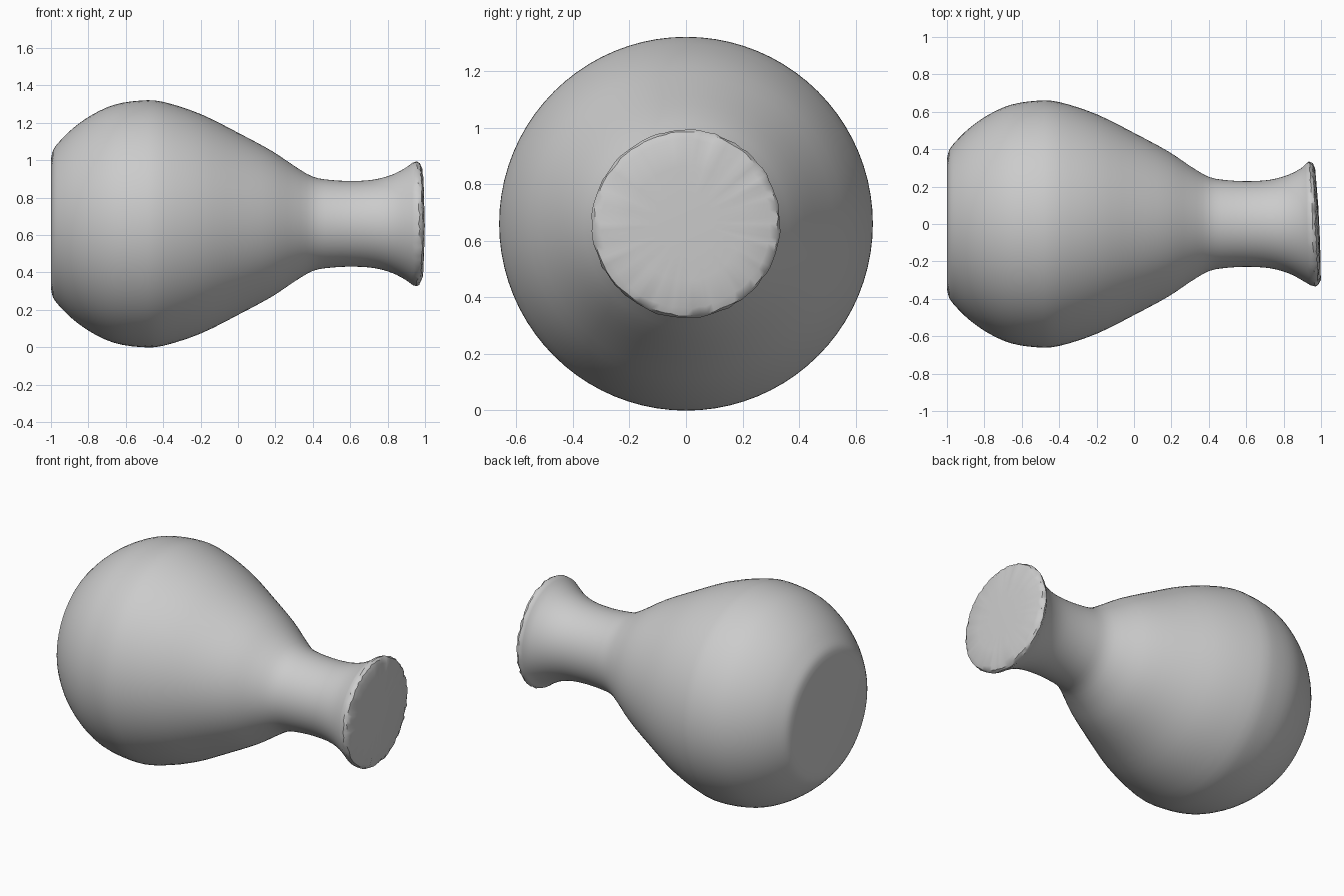
import bpy
import bmesh
import math
import random
from mathutils import Vector

cube = bpy.data.objects.get("Cube")
if cube:
    bpy.data.objects.remove(cube, do_unlink=True)

SEGMENTS = 80
AXIS_Z = 0.66
random.seed(4)

# Plain grey clay
clay = bpy.data.materials.new("grey_clay")
clay.use_nodes = True
clay.diffuse_color = (0.6, 0.6, 0.6, 1)
bsdf = clay.node_tree.nodes["Principled BSDF"]
bsdf.inputs["Base Color"].default_value = (0.6, 0.6, 0.6, 1)
bsdf.inputs["Roughness"].default_value = 0.8


def smooth_path(points, steps=3):
    """Catmull-Rom curve through (x, radius) points."""
    pts = [Vector(p) for p in points]
    pts = [pts[0]] + pts + [pts[-1]]
    out = []
    for a, b, c, d in zip(pts, pts[1:], pts[2:], pts[3:]):
        for i in range(steps):
            t = i / steps
            out.append(0.5 * (2 * b + (c - a) * t + (2 * a - 5 * b + 4 * c - d) * t ** 2
                              + (3 * b - a - 3 * c + d) * t ** 3))
    return out + [pts[-1]]


# Profile along the lying axis: foot, belly, neck, flared lip
wall = [(-1.0, 0.345), (-0.988, 0.395), (-0.95, 0.445), (-0.88, 0.513),
        (-0.78, 0.583), (-0.66, 0.637), (-0.52, 0.659), (-0.40, 0.652),
        (-0.20, 0.587), (0.0, 0.487), (0.18, 0.390), (0.30, 0.310),
        (0.40, 0.252), (0.50, 0.234), (0.62, 0.229), (0.73, 0.237),
        (0.82, 0.261), (0.89, 0.296), (0.935, 0.328)]
lip = [(0.955, 0.334), (0.970, 0.326), (0.981, 0.300)]
mouth = [(0.987, 0.200), (0.990, 0.100)]
profile = smooth_path(wall) + [Vector(p) for p in lip + mouth]
lip_start = len(profile) - len(lip) - len(mouth)
lip_end = lip_start + len(lip)

bm = bmesh.new()
rings = []
for k, (x, r) in enumerate(profile):
    ring = []
    for i in range(SEGMENTS):
        a = 2 * math.pi * i / SEGMENTS
        dx = dr = 0.0
        # The worn lip is slightly chipped
        if lip_start <= k < lip_end:
            dx = random.uniform(-0.006, 0.003)
            dr = random.uniform(-0.004, 0.002)
        y, z = (r + dr) * math.cos(a), (r + dr) * math.sin(a)
        # The mouth leans a little to one side
        if x > 0.9:
            dx -= 0.05 * y * min(1, (x - 0.9) / 0.06)
        ring.append(bm.verts.new((x + dx, y, AXIS_Z + z)))
    rings.append(ring)

for lower, upper in zip(rings, rings[1:]):
    for i in range(SEGMENTS):
        j = (i + 1) % SEGMENTS
        bm.faces.new((lower[i], lower[j], upper[j], upper[i]))

# Flat foot and closed mouth
bm.faces.new(rings[0][::-1])
bm.faces.new(rings[-1])
bmesh.ops.recalc_face_normals(bm, faces=bm.faces)

mesh = bpy.data.meshes.new("vase")
bm.to_mesh(mesh)
bm.free()
mesh.materials.append(clay)
vase = bpy.data.objects.new("vase", mesh)
bpy.context.collection.objects.link(vase)

bpy.ops.object.select_all(action="DESELECT")
vase.select_set(True)
bpy.context.view_layer.objects.active = vase
bpy.ops.object.shade_smooth_by_angle(angle=math.radians(35))
